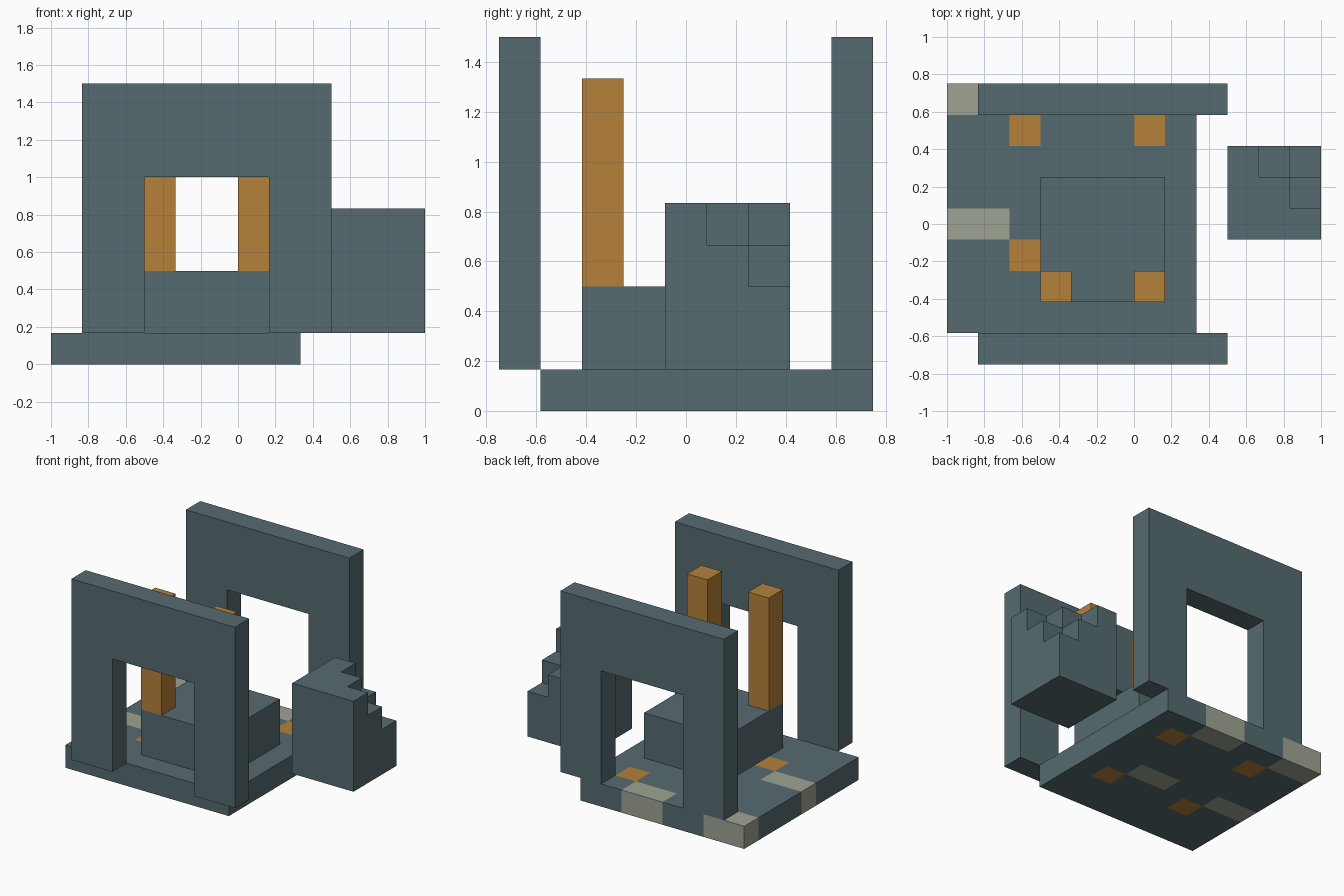
import bpy
import bmesh
from math import radians
from mathutils import Vector
from itertools import product

cube = bpy.data.objects.get("Cube")
if cube:
    bpy.data.objects.remove(cube, do_unlink=True)

UNIT = 1 / 6                         # edge of one building block
ORIGIN = Vector((-1, -0.75, 0))      # corner of the block grid


def make_material(name, rgb):
    mat = bpy.data.materials.new(name)
    mat.use_nodes = True
    mat.diffuse_color = (*rgb, 1)
    mat.node_tree.nodes["Principled BSDF"].inputs["Base Color"].default_value = (*rgb, 1)
    return mat


MATERIALS = [
    make_material("slate", (0.093, 0.147, 0.162)),
    make_material("amber", (0.462, 0.220, 0.044)),
    make_material("pale_stone", (0.342, 0.366, 0.292)),
]
SLATE, AMBER, PALE = range(3)


def box(x, y, z):
    """Set of grid cells filling the given ranges."""
    return set(product(range(*x), range(*y), range(*z)))


def build(name, cells, colour=lambda cell: SLATE):
    """Skin a set of grid cells with only its outer faces, merging flat areas."""
    bm = bmesh.new()
    for cell in cells:
        centre = Vector(cell) + Vector((0.5, 0.5, 0.5))
        for axis, sign in product(range(3), (-1, 1)):
            step = Vector((0, 0, 0))
            step[axis] = sign
            if tuple(int(c + s) for c, s in zip(cell, step)) in cells:
                continue
            u, v = Vector((0, 0, 0)), Vector((0, 0, 0))
            u[(axis + 1) % 3] = v[(axis + 2) % 3] = 0.5
            u *= sign
            corners = (-u - v, u - v, u + v, v - u)
            face = bm.faces.new([
                bm.verts.new((centre + step / 2 + c) * UNIT + ORIGIN) for c in corners])
            face.material_index = colour(cell)
    bmesh.ops.remove_doubles(bm, verts=bm.verts, dist=0.001)
    bmesh.ops.dissolve_limit(bm, angle_limit=radians(1), verts=bm.verts,
                             edges=bm.edges, delimit={'MATERIAL'})
    mesh = bpy.data.meshes.new(name)
    bm.to_mesh(mesh)
    bm.free()
    for mat in MATERIALS:
        mesh.materials.append(mat)
    obj = bpy.data.objects.new(name, mesh)
    bpy.context.collection.objects.link(obj)
    return obj


# Floor with a repeating inlay of amber and pale tiles
def floor_colour(cell):
    x, y, _ = cell
    if y % 4 == 0 and x % 4 < 2:
        return PALE
    if y % 4 == 3 and x % 4 == 2:
        return AMBER
    return SLATE


build("floor", box((0, 8), (1, 9), (0, 1)), floor_colour)

# Front and back walls, each with a doorway
for name, y in (("front_wall", 0), ("back_wall", 8)):
    rows = (y, y + 1)
    build(name, box((1, 9), rows, (1, 9)) - box((3, 7), rows, (1, 6)))

# Central plinth and its two posts
build("plinth", box((3, 7), (2, 6), (1, 3)))
for name, x in (("right_post", 3), ("left_post", 6)):
    build(name, box((x, x + 1), (2, 3), (3, 8)), lambda cell: AMBER)

# Side block with a stepped corner
steps = box((9, 12), (4, 7), (1, 5))
steps -= box((10, 12), (5, 7), (4, 5)) - {(10, 5, 4)}
steps -= {(11, 6, 3)}
build("stepped_block", steps)
